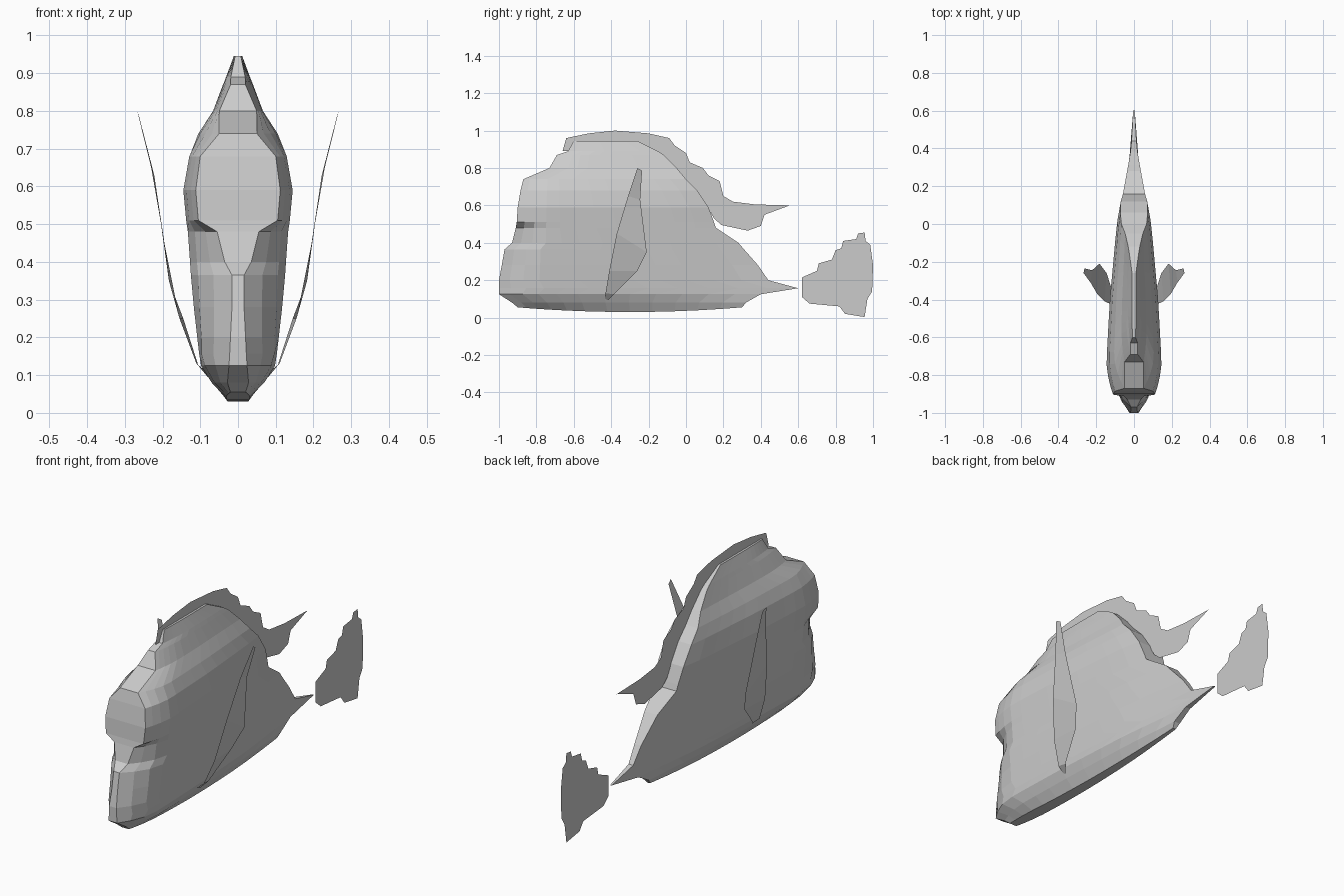
import bpy, bmesh


def lerp(table, v):
    """Piecewise linear lookup in a list of (key, value)."""
    if v <= table[0][0]:
        return table[0][1]
    for (a, p), (b, q) in zip(table, table[1:]):
        if v <= b:
            return p + (q - p) * (v - a) / (b - a)
    return table[-1][1]


def add_mesh(name, verts, faces, fix=False):
    me = bpy.data.meshes.new(name)
    me.from_pydata(verts, [], faces)
    if fix:
        bm = bmesh.new()
        bm.from_mesh(me)
        bmesh.ops.recalc_face_normals(bm, faces=bm.faces)
        bm.to_mesh(me)
        bm.free()
    ob = bpy.data.objects.new(name, me)
    bpy.context.collection.objects.link(ob)
    return ob


def sheet(name, outline):
    """Flat fin on the centre plane."""
    return add_mesh(name, [(0, y, z) for y, z in outline],
                    [list(range(len(outline)))])


# Body: stacked horizontal slices (z, front y, back y, nose half width, max half width)
SLICES = [
    (0.03, -0.90, 0.30, 0.020, 0.032), (0.08, -0.93, 0.32, 0.028, 0.070),
    (0.125, -1.0, 0.40, 0.024, 0.098), (0.157, -1.0, 0.60, 0.022, 0.103),
    (0.20, -1.0, 0.44, 0.020, 0.108), (0.28, -0.985, 0.385, 0.016, 0.117),
    (0.365, -0.97, 0.31, 0.016, 0.125), (0.40, -0.93, 0.28, 0.035, 0.128),
    (0.48, -0.91, 0.16, 0.055, 0.136), (0.51, -0.905, 0.15, 0.105, 0.139),
    (0.59, -0.90, 0.12, 0.112, 0.147), (0.68, -0.885, 0.06, 0.100, 0.132),
    (0.74, -0.87, 0.0, 0.050, 0.108), (0.80, -0.73, -0.05, 0.050, 0.072),
    (0.87, -0.69, -0.12, 0.020, 0.044), (0.89, -0.63, -0.15, 0.020, 0.036),
    (0.945, -0.60, -0.26, 0.008, 0.013),
]
TAPER = [(-1, 1), (-0.75, 1), (-0.4, 0.87), (0, 0.62), (0.2, 0.38), (0.4, 0.14), (0.6, 0.04)]
STEPS = [0, 0.04, 0.09, 0.15, 0.22, 0.3, 0.4, 0.5, 0.6, 0.7, 0.8, 0.9, 1]

verts, faces = [], []
for i, (z, y0, y1, nose, wide) in enumerate(SLICES):
    side = []
    for t in STEPS:
        y = y0 + (y1 - y0) * t
        k = min(1, (y - y0) / 0.2)
        w = (nose + (wide - nose) * (1 - (1 - k) ** 2)) * lerp(TAPER, y)
        bow = 0.025 * ((y + 0.3) / 0.6) ** 2 if i == 0 else 0
        side.append((max(w, 0.004), y, z + bow))
    verts += side + [(-x, y, zz) for x, y, zz in reversed(side)]
n = 2 * len(STEPS)
for r in range(len(SLICES) - 1):
    for k in range(n):
        a, b = r * n + k, r * n + (k + 1) % n
        faces.append((a, b, b + n, a + n))
last = (len(SLICES) - 1) * n
for base in (0, last):
    for k in range(len(STEPS) - 1):
        faces.append((base + k, base + k + 1, base + n - 2 - k, base + n - 1 - k))
add_mesh("fish_body", verts, faces, fix=True)

# Dorsal fin along the back, trailing into a point
sheet("dorsal_fin", [
    (-0.66, 0.89), (-0.64, 0.96), (-0.52, 0.985), (-0.38, 1.0), (-0.2, 0.985),
    (-0.09, 0.96), (-0.06, 0.92), (0, 0.88), (0.02, 0.83), (0.09, 0.80),
    (0.12, 0.76), (0.18, 0.73), (0.20, 0.65), (0.25, 0.62), (0.37, 0.605),
    (0.555, 0.60), (0.42, 0.55), (0.40, 0.49), (0.33, 0.465), (0.19, 0.495),
    (0.15, 0.53), (0.11, 0.60), (0.05, 0.68), (-0.05, 0.79), (-0.16, 0.88),
    (-0.28, 0.94), (-0.6, 0.94), (-0.63, 0.89)])

# Tail fin
sheet("tail_fin", [
    (0.62, 0.11), (0.62, 0.215), (0.70, 0.25), (0.71, 0.29), (0.78, 0.31),
    (0.80, 0.36), (0.83, 0.37), (0.84, 0.41), (0.91, 0.42), (0.92, 0.45),
    (0.955, 0.455), (0.96, 0.41), (0.985, 0.39), (1.0, 0.28), (0.995, 0.14),
    (0.97, 0.10), (0.955, 0.003), (0.85, 0.02), (0.82, 0.06), (0.66, 0.075)])

# Side fins: strip between leading and trailing edge, mirrored
LEAD = [(0.07, -0.435, 0.10), (0.11, -0.43, 0.13), (0.155, -0.41, 0.25),
        (0.195, -0.37, 0.45), (0.23, -0.31, 0.65), (0.267, -0.26, 0.80)]
TRAIL = [(0.08, -0.415, 0.095), (0.105, -0.385, 0.125), (0.145, -0.26, 0.25),
         (0.183, -0.21, 0.35), (0.222, -0.245, 0.63), (0.262, -0.235, 0.785)]
for s, label in ((1, "right"), (-1, "left")):
    pts = [(s * x, y, z) for x, y, z in LEAD + TRAIL]
    m = len(LEAD)
    add_mesh("side_fin_" + label, pts,
             [(k, k + 1, m + k + 1, m + k) for k in range(m - 1)])
